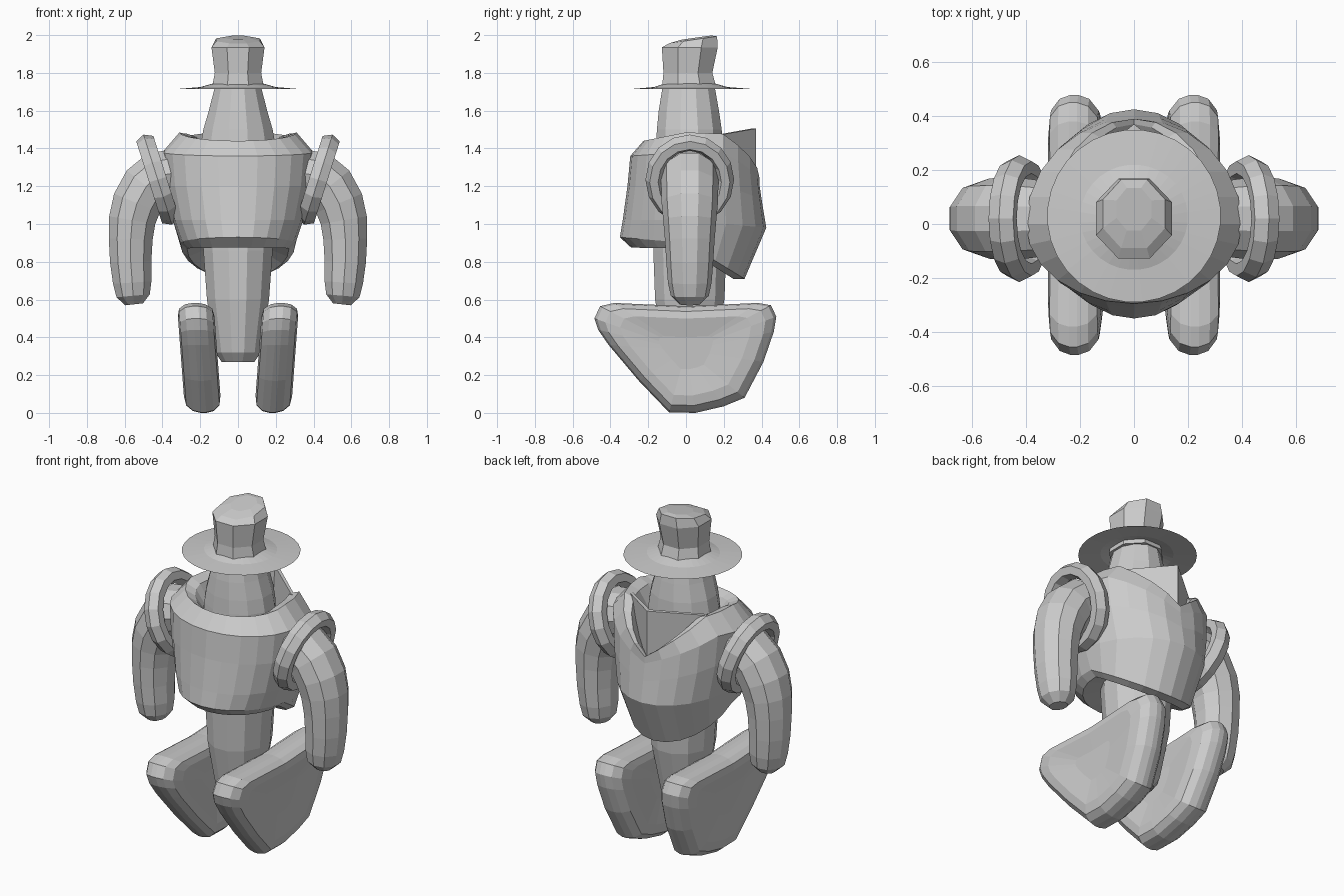
import bpy, bmesh
from math import sin, cos, pi, tau
from mathutils import Vector


def loft(name, rings, cap_start=False, cap_end=False, wrap=False, mirror=False):
    """Skin a list of equally long point loops with quads."""
    bm = bmesh.new()
    vr = [[bm.verts.new(p) for p in ring] for ring in rings]
    n = len(vr[0])
    pairs = list(zip(vr, vr[1:])) + ([(vr[-1], vr[0])] if wrap else [])
    for a, b in pairs:
        for i in range(n):
            j = (i + 1) % n
            bm.faces.new((a[i], a[j], b[j], b[i]))
    if cap_start:
        bm.faces.new(vr[0])
    if cap_end:
        bm.faces.new(vr[-1])
    bmesh.ops.recalc_face_normals(bm, faces=bm.faces)
    me = bpy.data.meshes.new(name)
    bm.to_mesh(me)
    bm.free()
    ob = bpy.data.objects.new(name, me)
    bpy.context.collection.objects.link(ob)
    if mirror:
        ob.modifiers.new("Mirror", 'MIRROR')
    return ob


def oval(n, z, rx, front, back, tilt=0.0):
    """Loop with half-width rx reaching from y=front to y=back; tilt raises the back."""
    cy, ry = (front + back) / 2, (back - front) / 2
    return [(rx * cos(t), cy + ry * sin(t), z + tilt * sin(t))
            for t in (tau * (i + 0.5) / n for i in range(n))]


# Body column with tapered head
loft("body_column", [oval(12, *r) for r in (
    (0.27, 0.09, -0.08, 0.12), (0.32, 0.125, -0.12, 0.15), (0.60, 0.17, -0.17, 0.21),
    (0.86, 0.19, -0.18, 0.22), (1.20, 0.205, -0.18, 0.22), (1.42, 0.205, -0.165, 0.20),
    (1.50, 0.19, -0.16, 0.195), (1.60, 0.16, -0.15, 0.18), (1.72, 0.128, -0.13, 0.158))],
    True, True)

# Hat crown and thin brim
loft("hat_crown", [oval(8, *r) for r in (
    (1.715, 0.15, -0.14, 0.175), (1.80, 0.133, -0.13, 0.15), (1.935, 0.152, -0.14, 0.18),
    (1.975, 0.125, -0.10, 0.175, 0.02), (1.987, 0.07, -0.03, 0.14, 0.012))], True, True)
loft("hat_brim", [oval(32, *r) for r in (
    (1.745, 0.13, -0.11, 0.15), (1.725, 0.20, -0.17, 0.22), (1.715, 0.322, -0.29, 0.35))])


# Vest: open at the neck, hem dips at the back, V notch in the back collar
def vest_ring(rx, front, back, z_front, z_side, z_back, notch=0.0, n=24):
    ring = []
    for i in range(n):
        t = tau * i / n
        s, c = sin(t), cos(t)
        v = max(0.0, 1 - abs(t - pi / 2) / (pi / 3))
        if s > 0:
            y, z = back * s, z_side + (z_back - z_side) * s
        else:
            y, z = -front * s, z_side - (z_front - z_side) * s
        ring.append((rx * c, y, z - notch * v))
    return ring


loft("vest", [vest_ring(*r) for r in (
    (0.17, -0.17, 0.19, 0.89, 0.89, 0.80),
    (0.27, -0.29, 0.25, 0.875, 0.87, 0.71),
    (0.305, -0.35, 0.31, 0.93, 0.90, 0.71),
    (0.345, -0.335, 0.425, 1.02, 1.02, 0.98),
    (0.385, -0.31, 0.405, 1.20, 1.20, 1.20, 0.10),
    (0.40, -0.295, 0.39, 1.36, 1.38, 1.38, 0.18),
    (0.31, -0.225, 0.39, 1.44, 1.485, 1.47, 0.23),
    (0.25, -0.19, 0.37, 1.41, 1.46, 1.46, 0.23),
    (0.20, -0.16, 0.26, 1.36, 1.38, 1.25, 0.10))])

# Folded upright panel inside the back notch
loft("back_collar_panel", [
    [(-0.25, 0.17, 1.47), (-0.25, 0.15, 1.47), (-0.22, 0.15, 1.25), (-0.22, 0.18, 1.25)],
    [(0, 0.37, 1.505), (0, 0.345, 1.505), (0, 0.33, 1.18), (0, 0.37, 1.18)],
    [(0.25, 0.17, 1.47), (0.25, 0.15, 1.47), (0.22, 0.15, 1.25), (0.22, 0.18, 1.25)]],
    True, True)

# Tilted shoulder rings
center = Vector((0.425, 0.02, 1.235))
up = Vector((0.30, 0, 0.95)).normalized()
axis = Vector((0.95, 0, -0.30)).normalized()
rings = []
for i in range(16):
    a = tau * i / 16
    out = Vector((0, 1, 0)) * cos(a) * 0.19 + up * sin(a) * 0.205
    d = out.normalized()
    rings.append([center + out + d * 0.045 * cos(b) + axis * 0.055 * sin(b)
                  for b in (tau * k / 6 for k in range(6))])
loft("shoulder_rings", rings, wrap=True, mirror=True)

# Curved arms: x, z, radius along the path
path = [(0.34, 1.27, 0.13), (0.42, 1.255, 0.14), (0.485, 1.20, 0.14), (0.535, 1.11, 0.138),
        (0.56, 1.02, 0.13), (0.568, 0.92, 0.122), (0.568, 0.80, 0.115),
        (0.56, 0.69, 0.107), (0.555, 0.62, 0.093), (0.55, 0.575, 0.05)]
rings = []
for i, (x, z, r) in enumerate(path):
    p, q = path[max(i - 1, 0)], path[min(i + 1, len(path) - 1)]
    t = Vector((q[0] - p[0], 0, q[1] - p[1])).normalized()
    nrm = t.cross(Vector((0, 1, 0)))
    rings.append([Vector((x, 0.02, z)) + nrm * r * cos(a) + Vector((0, 1.08 * r * sin(a), 0))
                  for a in (tau * (k + 0.5) / 10 for k in range(10))])
loft("arms", rings, True, True, mirror=True)

# Big wedge-shaped feet: a side profile (y, z) inset towards both faces
profile = [(-0.485, 0.50), (-0.455, 0.565), (-0.38, 0.582), (0.0, 0.565), (0.38, 0.582),
           (0.45, 0.57), (0.478, 0.51), (0.465, 0.43), (0.41, 0.27), (0.31, 0.08),
           (0.20, 0.035), (0.05, 0.0), (-0.09, 0.003), (-0.25, 0.17), (-0.41, 0.36),
           (-0.465, 0.44)]
rings = []
for off, k in ((-0.08, 0.3), (-0.097, 0.72), (-0.088, 0.88), (-0.055, 0.97), (-0.015, 1.0),
               (0.015, 1.0), (0.055, 0.97), (0.088, 0.88), (0.097, 0.72), (0.08, 0.3)):
    ring = []
    for y, z in profile:
        yy, zz = y * k, 0.33 + (z - 0.33) * k
        ring.append((0.183 + 0.075 * zz + off, yy, zz))
    rings.append(ring)
loft("feet", rings, True, True, mirror=True)
